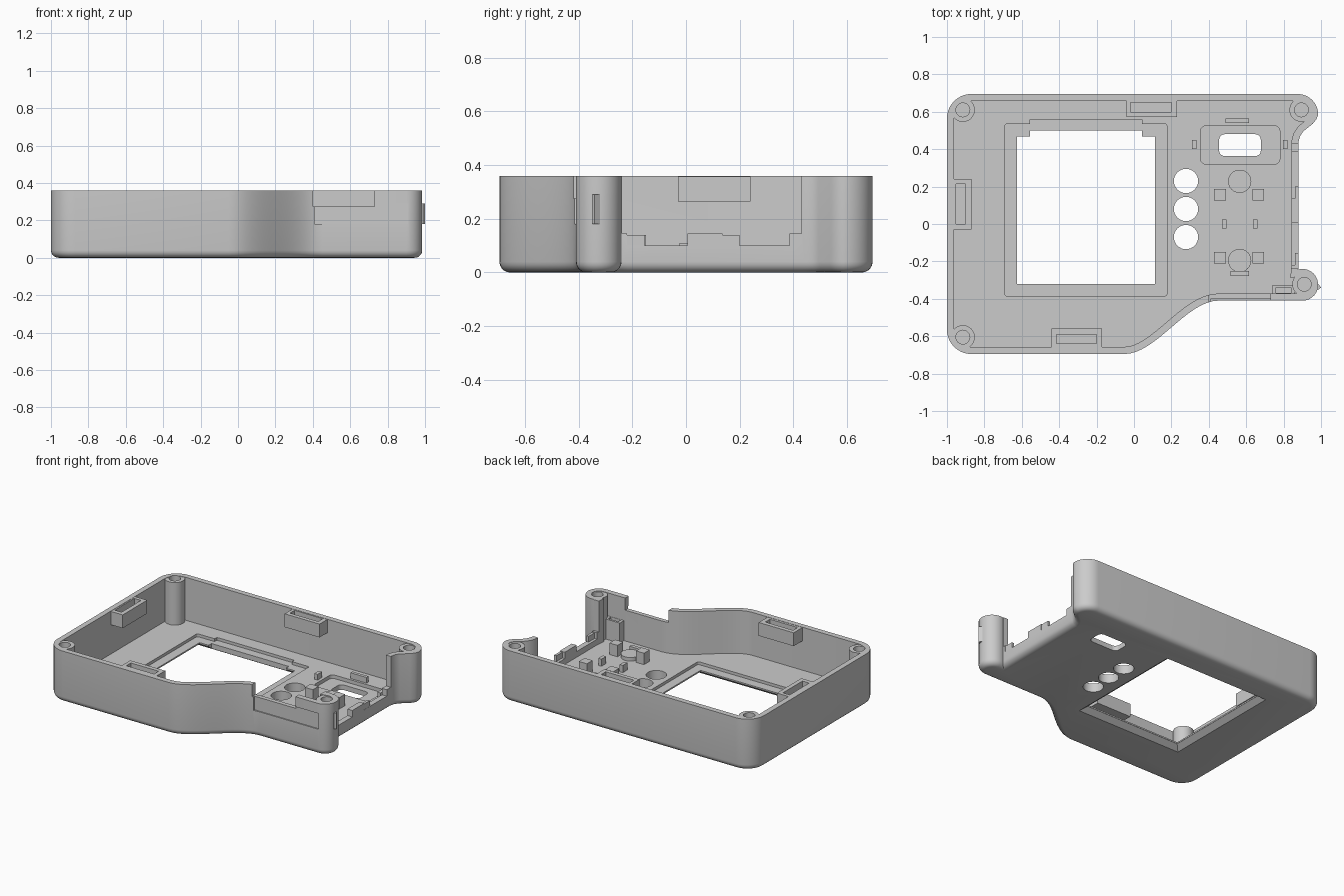
import bpy, bmesh, math
from mathutils import Vector

old = bpy.data.objects.get("Cube")
if old:
    bpy.data.objects.remove(old, do_unlink=True)

grey = bpy.data.materials.new("plain grey plastic")
grey.use_nodes = True
COLOUR = (0.6, 0.6, 0.6, 1)
grey.diffuse_color = COLOUR
grey.node_tree.nodes["Principled BSDF"].inputs["Base Color"].default_value = COLOUR

H, FLOOR, WALL = 0.36, 0.06, 0.038


def offset(pts, d):
    """Move a counter-clockwise outline inwards by d."""
    out = []
    for i, p in enumerate(pts):
        p, a, b = Vector(p), Vector(pts[i - 1]), Vector(pts[(i + 1) % len(pts)])
        e1, e2 = (p - a).normalized(), (b - p).normalized()
        n1, n2 = Vector((-e1.y, e1.x)), Vector((-e2.y, e2.x))
        out.append(tuple(p + (n1 + n2) * (d / (1 + n1.dot(n2)))))
    return out


def loft(name, pts, layers):
    """Closed solid through (height, inset) layers of one outline."""
    bm = bmesh.new()
    rings = [[bm.verts.new((x, y, z)) for x, y in (offset(pts, d) if d else pts)]
             for z, d in layers]
    bm.faces.new(rings[0][::-1])
    bm.faces.new(rings[-1])
    n = len(pts)
    for lo, hi in zip(rings, rings[1:]):
        for i in range(n):
            j = (i + 1) % n
            bm.faces.new((lo[i], lo[j], hi[j], hi[i]))
    mesh = bpy.data.meshes.new(name)
    bm.to_mesh(mesh)
    bm.free()
    mesh.materials.append(grey)
    ob = bpy.data.objects.new(name, mesh)
    bpy.context.collection.objects.link(ob)
    return ob


def prism(name, pts, z0, z1):
    return loft(name, pts, [(z0, 0), (z1, 0)])


def arc(cx, cy, r, a0, a1, n=10):
    angles = [math.radians(a0 + (a1 - a0) * i / n) for i in range(n + 1)]
    return [(cx + r * math.cos(a), cy + r * math.sin(a)) for a in angles]


def rect(x0, x1, y0, y1, r=0):
    if not r:
        return [(x0, y0), (x1, y0), (x1, y1), (x0, y1)]
    return (arc(x0 + r, y0 + r, r, 180, 270, 5) + arc(x1 - r, y0 + r, r, 270, 360, 5)
            + arc(x1 - r, y1 - r, r, 0, 90, 5) + arc(x0 + r, y1 - r, r, 90, 180, 5))


def circle(x, y, r):
    return arc(x, y, r, 0, 360, 32)[:-1]


def boolean(target, tool, op='DIFFERENCE'):
    """Apply a boolean, taking the first solver that gives a solid."""
    mod = target.modifiers.new(tool.name, 'BOOLEAN')
    mod.object, mod.operation = tool, op
    bpy.context.view_layer.objects.active = target
    for solver in ('EXACT', 'MANIFOLD'):
        mod.solver = solver
        bpy.context.view_layer.update()
        result = target.evaluated_get(bpy.context.evaluated_depsgraph_get())
        if len(result.data.polygons) > 4:
            bpy.ops.object.modifier_apply(modifier=mod.name)
            break
    else:
        target.modifiers.remove(mod)
    bpy.data.objects.remove(tool, do_unlink=True)


def cut(target, pts, z0, z1):
    boolean(target, prism("cutter", pts, z0, z1))


# Outer outline, with the sweeping front step and the necked right side
sweep = []
for i in range(17):
    t = i / 16
    sweep.append((-0.05 + 0.5 * t, -0.695 + 0.285 * t * t * (3 - 2 * t)))
outline = (arc(-0.87, -0.565, 0.13, 180, 270) + sweep
           + arc(0.9, -0.325, 0.085, -90, 105, 16)
           + [(0.88, -0.22), (0.88, 0.44), (0.888, 0.47), (0.905, 0.495),
              (0.955, 0.535), (0.975, 0.56)]
           + arc(0.875, 0.585, 0.11, 0, 90) + arc(-0.87, 0.565, 0.13, 90, 180))

# Shell with a rounded lower edge, then hollowed
R = 0.04
fillet = [(R - R * math.cos(a), R - R * math.sin(a))
          for a in (math.radians(90 * i / 5) for i in range(5))]
shell = loft("case_shell", outline, fillet + [(R, 0), (H, 0)])
cut(shell, offset(outline, WALL), FLOOR, H + 0.1)

# Open right side with a low stepped sill
cut(shell, rect(0.82, 1.05, -0.238, 0.43), 0.145, H + 0.1)
for y0, y1 in ((-0.22, 0.005), (0.135, 0.385)):
    cut(shell, rect(0.82, 1.05, y0, y1), 0.1, 0.2)

# Lowered front wall section and shallow side groove
cut(shell, rect(0.4, 0.73, -0.5, -0.36), 0.275, H + 0.1)
cut(shell, rect(0.41, 0.91, -0.5, -0.402), 0.18, 0.29)

# Corner screw bosses
for x, y in ((-0.915, 0.61), (-0.915, -0.605), (0.895, 0.61), (0.91, -0.322)):
    boolean(shell, prism("boss", circle(x, y, 0.064), FLOOR - 0.015, H - 0.003), 'UNION')
    cut(shell, circle(x, y, 0.037), FLOOR + 0.04, H + 0.1)

# Screen window: inner recess, notched opening and flared lower edge
cut(shell, rect(-0.69, 0.176, -0.385, 0.535, 0.012), 0.04, 0.2)
cut(shell, rect(-0.555, 0.043, 0.4, 0.56), 0.04, 0.2)
cut(shell, rect(-0.625, 0.112, -0.32, 0.468), -0.1, 0.2)
cut(shell, rect(-0.555, 0.043, 0.3, 0.5), -0.1, 0.2)
boolean(shell, loft("flare", rect(-0.626, 0.113, -0.321, 0.469), [(-0.002, -0.04), (0.03, 0)]))

# Three button holes and the small port window
for y in (0.23, 0.08, -0.07):
    cut(shell, circle(0.278, y, 0.065), -0.1, 0.2)
cut(shell, rect(0.355, 0.78, 0.32, 0.525, 0.03), 0.035, 0.2)
cut(shell, rect(0.455, 0.678, 0.363, 0.48, 0.03), -0.1, 0.2)


# Latch sockets hanging on the walls
def socket(name, box, slot, z0, z1, depth):
    ob = prism(name, rect(*box), z0, z1)
    cut(ob, rect(*slot), z1 - depth, z1 + 0.1)
    return ob


T = H - 0.002
parts = [
    shell,
    socket("back_latch_socket", (-0.04, 0.23, 0.572, 0.67),
           (-0.018, 0.2, 0.6, 0.65), 0.265, T, 0.08),
    socket("front_latch_socket", (-0.44, -0.17, -0.67, -0.56),
           (-0.415, -0.2, -0.64, -0.59), 0.265, T, 0.08),
    socket("left_latch_socket", (-0.97, -0.87, -0.03, 0.24),
           (-0.952, -0.9, 0, 0.215), 0.265, T, 0.08),
    socket("side_latch_socket", (0.74, 0.86, -0.385, -0.325),
           (0.76, 0.84, -0.37, -0.34), FLOOR - 0.01, 0.2, 0.05),
    prism("side_peg", [(0.97, -0.35), (0.988, -0.35), (1, -0.34), (0.985, -0.32), (0.97, -0.32)],
          0.18, 0.29),
]

# Posts, ribs and pads on the floor
features = [("post", x, y, 0.062, 0.062, 0.14) for x in (0.46, 0.665) for y in (0.157, -0.18)]
features += [("small_post", x, 0, 0.025, 0.05, 0.11) for x in (0.483, 0.648)]
features += [("port_side_rib", x, 0.425, 0.025, 0.048, 0.1) for x in (0.322, 0.808)]
features += [("port_back_rib", 0.552, 0.552, 0.125, 0.022, 0.1),
             ("front_rib", 0.565, -0.265, 0.1, 0.025, 0.1)]
features += [("sill_tab", 0.87, y, 0.018, 0.07, 0.14) for y in (-0.19, 0.165)]
for name, x, y, w, d, top in features:
    parts.append(prism(name, rect(x - w / 2, x + w / 2, y - d / 2, y + d / 2), FLOOR - 0.01, top))
for y in (0.228, -0.195):
    parts.append(prism("round_pad", circle(0.565, y, 0.062), FLOOR - 0.01, 0.085))

# Smooth shading with sharp edges kept
bpy.ops.object.select_all(action='DESELECT')
for ob in parts:
    ob.select_set(True)
bpy.context.view_layer.objects.active = shell
bpy.ops.object.shade_smooth_by_angle(angle=math.radians(30))
